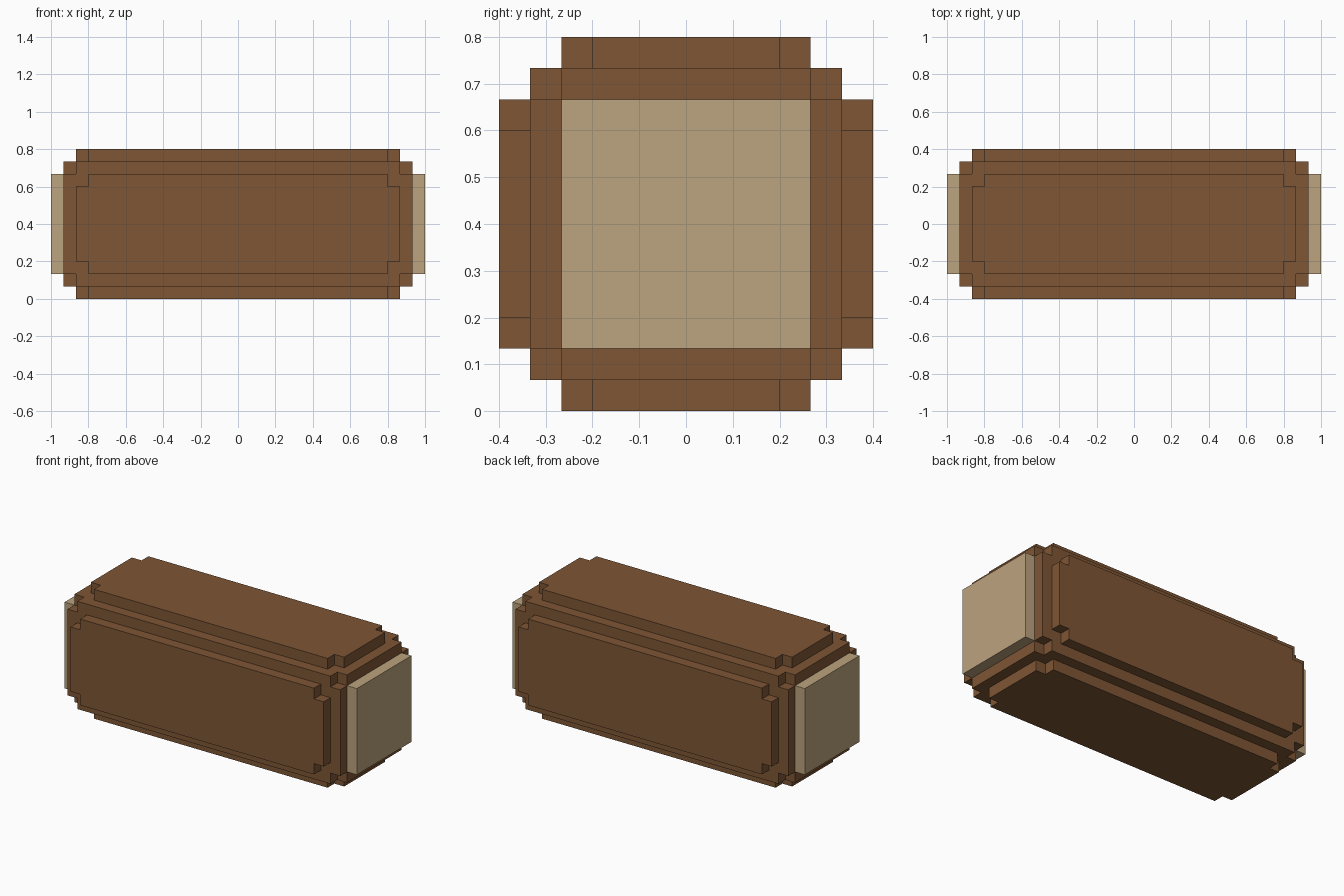
import bpy
import bmesh
from mathutils import Vector

cube = bpy.data.objects.get("Cube")
if cube:
    bpy.data.objects.remove(cube, do_unlink=True)

U = 1 / 15                      # one block step
CENTRE = Vector((0, 0, 6 * U))


def material(name, colour):
    mat = bpy.data.materials.new(name)
    mat.use_nodes = True
    mat.diffuse_color = colour
    mat.node_tree.nodes["Principled BSDF"].inputs["Base Color"].default_value = colour
    return mat


bark = material("bark brown", (0.209, 0.093, 0.036, 1))
wood = material("cut wood tan", (0.503, 0.366, 0.209, 1))


def slab(name, mat, normal, half_a, half_b, start, end, notch=0, back=False):
    """Rectangle with square-notched corners, extruded along normal."""
    n = Vector(normal)
    a = Vector((0, 1, 0)) if n.x else Vector((1, 0, 0))
    b = n.cross(a)
    outline = []
    for sa, sb in ((1, 1), (-1, 1), (-1, -1), (1, -1)):
        if notch:
            corner = [(half_a, half_b - notch), (half_a - notch, half_b - notch),
                      (half_a - notch, half_b)]
        else:
            corner = [(half_a, half_b)]
        if sa != sb:
            corner.reverse()
        outline += [(sa * p, sb * q) for p, q in corner]
    bm = bmesh.new()
    low, high = [[bm.verts.new(CENTRE + U * (a * p + b * q + n * d)) for p, q in outline]
                 for d in (start, end)]
    bm.faces.new(high)
    if back:
        bm.faces.new(low[::-1])
    for i in range(len(low)):
        j = (i + 1) % len(low)
        bm.faces.new((low[i], low[j], high[j], high[i]))
    mesh = bpy.data.meshes.new(name)
    bm.to_mesh(mesh)
    bm.free()
    mesh.materials.append(mat)
    bpy.context.collection.objects.link(bpy.data.objects.new(name, mesh))


# Solid trunk of the log
slab("trunk", bark, (1, 0, 0), 5, 5, -13, 13, back=True)

# Raised bark plates on the four long sides
for side, normal in (("front", (0, -1, 0)), ("back", (0, 1, 0)),
                     ("top", (0, 0, 1)), ("bottom", (0, 0, -1))):
    slab(side + "_bark_plate", bark, normal, 13, 4, 5, 6, notch=1)

# Bark rim and exposed wood at both ends
for side, x in (("left", 1), ("right", -1)):
    slab(side + "_bark_rim", bark, (x, 0, 0), 5, 5, 13, 14, notch=1)
    slab(side + "_cut_end", wood, (x, 0, 0), 4, 4, 14, 15)
